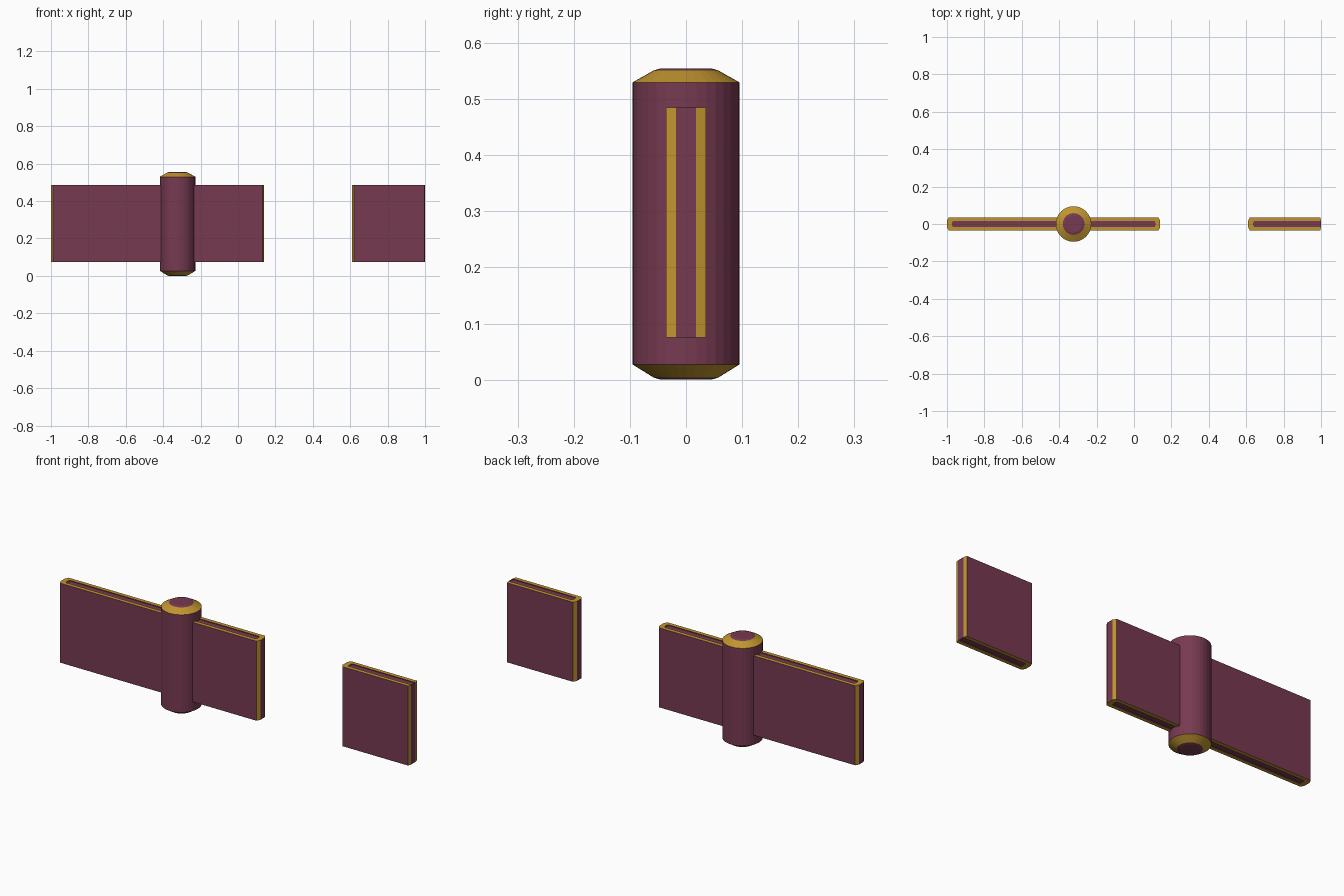
import bpy, bmesh, math

if "Cube" in bpy.data.objects:
    bpy.data.objects.remove(bpy.data.objects["Cube"])

def material(name, rgb):
    m = bpy.data.materials.new(name)
    m.diffuse_color = (*rgb, 1)
    m.use_nodes = True
    m.node_tree.nodes["Principled BSDF"].inputs["Base Color"].default_value = m.diffuse_color
    return m

MATS = [material("maroon", (0.185, 0.042, 0.083)), material("gold", (0.53, 0.30, 0.028))]

def loft(name, rings, rule):
    """Join equal-length rings, bottom to top; rule(ring, side) gives the colour."""
    bm = bmesh.new()
    vs = [[bm.verts.new(p) for p in r] for r in rings]
    n = len(vs[0])
    for k in range(len(vs) - 1):
        for i in range(n):
            j = (i + 1) % n
            f = bm.faces.new((vs[k][i], vs[k][j], vs[k + 1][j], vs[k + 1][i]))
            f.material_index = rule(k, i)
    bm.faces.new(vs[0][::-1])
    bm.faces.new(vs[-1])
    bmesh.ops.recalc_face_normals(bm, faces=bm.faces)
    me = bpy.data.meshes.new(name)
    bm.to_mesh(me)
    bm.free()
    for m in MATS:
        me.materials.append(m)
    ob = bpy.data.objects.new(name, me)
    bpy.context.collection.objects.link(ob)
    return ob

def outline(x0, x1, half, tip, c0, c1, z):
    """Bar plan with chamfered ends, counter-clockwise from front left."""
    return [(x0 + c0, -half, z), (x1 - c1, -half, z), (x1, -tip, z), (x1, tip, z),
            (x1 - c1, half, z), (x0 + c0, half, z), (x0, tip, z), (x0, -tip, z)]

def panel(name, x0, x1, c1, inset1):
    z0, z1, rec = 0.075, 0.485, 0.004
    outer = lambda z: outline(x0, x1, 0.036, 0.018, 0.01, c1, z)
    inner = lambda z: outline(x0 + 0.027, x1 - inset1, 0.016, 0.008, 0.005, c1 / 2, z)
    rings = [inner(z0 + rec), inner(z0), outer(z0), outer(z1), inner(z1), inner(z1 - rec)]
    # gold: top and bottom rims plus the strips beside each end
    loft(name, rings, lambda k, i: 1 if k in (1, 3) or (k == 2 and i in (1, 3, 5, 7)) else 0)

# wall panels
panel("long_panel", -1.0, 0.14, 0.01, 0.025)
panel("short_panel", 0.61, 1.0, 0.004, 0.001)

# round post with gold bevels and maroon caps
SIDES = 32
profile = [(0.045, 0.0), (0.058, 0.004), (0.095, 0.027), (0.095, 0.53), (0.058, 0.551), (0.045, 0.555)]
rings = [[(-0.323 + r * math.cos(2 * math.pi * i / SIDES), r * math.sin(2 * math.pi * i / SIDES), z)
          for i in range(SIDES)] for r, z in profile]
loft("post", rings, lambda k, i: 1 if k in (1, 3) else 0)
